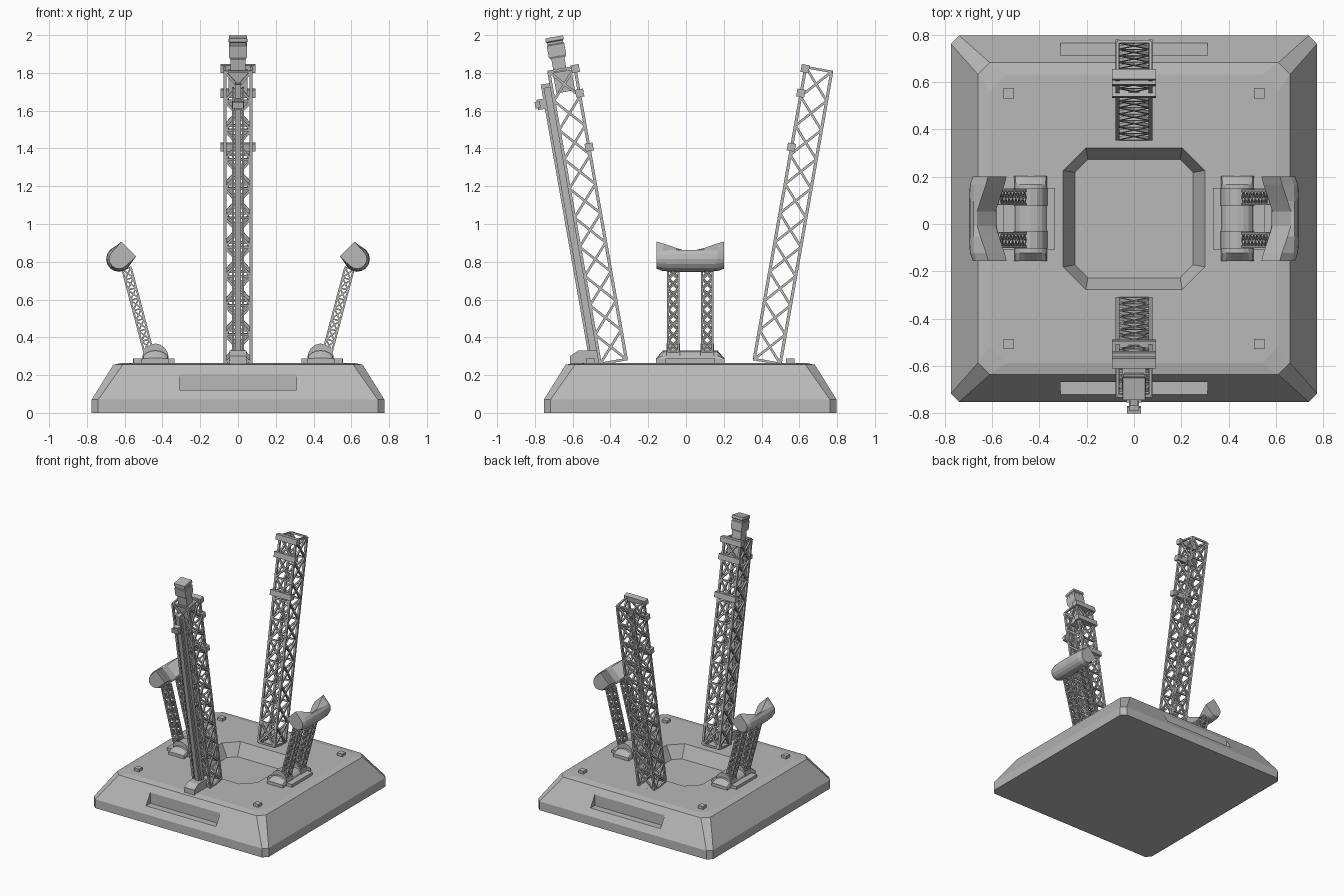
import bpy, bmesh, math
from mathutils import Matrix, Vector

if "Cube" in bpy.data.objects:
    bpy.data.objects.remove(bpy.data.objects["Cube"])

CY = 0.0225                      # y centre of the platform
LEAN = math.radians(10)          # lean of the tall towers
grey = bpy.data.materials.new("mid_grey")
grey.diffuse_color = (0.48, 0.48, 0.48, 1)
grey.use_nodes = True
grey.node_tree.nodes["Principled BSDF"].inputs["Base Color"].default_value = grey.diffuse_color


def finish(name, bm, matrix=Matrix()):
    """Place the mesh, fix its normals and turn it into an object."""
    bm.transform(matrix)
    bmesh.ops.recalc_face_normals(bm, faces=bm.faces)
    me = bpy.data.meshes.new(name)
    bm.to_mesh(me)
    bm.free()
    me.materials.append(grey)
    ob = bpy.data.objects.new(name, me)
    bpy.context.collection.objects.link(ob)
    return ob


def box(bm, lo, hi):
    lo, hi = Vector(lo), Vector(hi)
    s = hi - lo
    bmesh.ops.create_cube(bm, size=1, matrix=Matrix.Translation((lo + hi) / 2) @ Matrix.Diagonal((*s, 1)))


def beam(bm, a, b, t):
    """Square bar of thickness t between two points."""
    a, b = Vector(a), Vector(b)
    d = b - a
    rot = d.to_track_quat('Z', 'Y').to_matrix().to_4x4()
    bmesh.ops.create_cube(bm, size=1, matrix=Matrix.Translation((a + b) / 2) @ rot
                          @ Matrix.Diagonal((t, t, d.length, 1)))


def loft(bm, loops):
    """Skin a row of equal-length closed loops and cap both ends."""
    rings = [[bm.verts.new(p) for p in lp] for lp in loops]
    n = len(rings[0])
    for r, s in zip(rings, rings[1:]):
        for i in range(n):
            bm.faces.new((r[i], r[(i + 1) % n], s[(i + 1) % n], s[i]))
    bm.faces.new(rings[0][::-1])
    bm.faces.new(rings[-1])


def octagon(h, c, z):
    """Square of half size h with corners cut by c, at height z."""
    k = h - c
    pts = [(h, -k), (h, k), (k, h), (-k, h), (-h, k), (-h, -k), (-k, -h), (k, -h)]
    return [(x, y + CY, z) for x, y in pts]


def lattice(bm, hx, hy, length, bays, leg, brace):
    """Four-legged truss along local z with crossed braces on every side."""
    c = [(-hx, -hy), (hx, -hy), (hx, hy), (-hx, hy)]
    step = length / bays
    for i in range(4):
        a, b = c[i], c[(i + 1) % 4]
        beam(bm, (*a, 0), (*a, length), leg)
        for k in range(bays):
            z0, z1 = k * step, (k + 1) * step
            beam(bm, (*a, z0), (*b, z1), brace)
            beam(bm, (*b, z0), (*a, z1), brace)
        for k in range(bays + 1):
            if i % 2 == 0 or k in (0, bays):
                beam(bm, (*a, k * step), (*b, k * step), brace)


# Platform with sloped sides
bm = bmesh.new()
loft(bm, [octagon(0.775, 0.035, 0), octagon(0.775, 0.035, 0.07),
          octagon(0.66, 0.05, 0.255), octagon(0.61, 0.07, 0.265)])
platform = finish("platform", bm)

# Cutter: central pit and the notches in the front and back slopes
bm = bmesh.new()
loft(bm, [octagon(0.25, 0.055, 0.165), octagon(0.305, 0.10, 0.275)])
for s in (-1, 1):
    y0, y1 = sorted((CY + s * 0.69, CY + s * 0.85))
    box(bm, (-0.31, y0, 0.12), (0.31, y1, 0.21))
cutter = finish("platform_cutter", bm)
cutter.hide_render = True
mod = platform.modifiers.new("cut", 'BOOLEAN')
mod.operation, mod.solver, mod.object = 'DIFFERENCE', 'EXACT', cutter
bpy.context.view_layer.objects.active = platform
bpy.ops.object.modifier_apply(modifier="cut")
bpy.data.objects.remove(cutter)

# Corner studs on the deck
bm = bmesh.new()
for x in (-0.53, 0.53):
    for y in (-0.53, 0.53):
        box(bm, (x - 0.022, y + CY - 0.022, 0.255), (x + 0.022, y + CY + 0.022, 0.287))
finish("deck_studs", bm)

# Tall leaning towers with bars across their inner faces
front_m = Matrix.Translation((0, -0.385, 0.272)) @ Matrix.Rotation(LEAN, 4, 'X')
back_m = (Matrix.Translation((0, 0.43, 0.272)) @ Matrix.Rotation(math.pi, 4, 'Z')
          @ Matrix.Rotation(LEAN, 4, 'X'))
for name, m in (("front", front_m), ("back", back_m)):
    bm = bmesh.new()
    lattice(bm, 0.07, 0.07, 1.57, 10, 0.016, 0.013)
    finish(name + "_tower", bm, m)
    bm = bmesh.new()
    for s in (1.14, 1.43, 1.562):
        box(bm, (-0.093, 0.05, s - 0.021), (0.093, 0.093, s + 0.021))
    finish(name + "_tower_bars", bm, m)

# Rail on the outside of the front tower
bm = bmesh.new()
box(bm, (-0.016, -0.124, 0.0), (0.016, -0.075, 1.51))
for x in (-0.026, 0.026):
    box(bm, (x - 0.006, -0.112, 0.0), (x + 0.006, -0.078, 1.49))
box(bm, (-0.022, -0.160, 1.38), (0.022, -0.12, 1.435))
box(bm, (-0.03, -0.172, 1.39), (0.03, -0.145, 1.425))
finish("tower_rail", bm, front_m)

# Wedge-ended foot of the rail
bm = bmesh.new()
prof = [(-0.615, 0.26), (-0.615, 0.30), (-0.57, 0.33), (-0.46, 0.33), (-0.46, 0.26)]
loft(bm, [[(x, y, z) for y, z in prof] for x in (-0.045, 0.045)])
finish("rail_foot", bm)

# Carriage, neck and capped head at the top of the front tower
bm = bmesh.new()
box(bm, (-0.05, -0.05, 1.45), (0.05, 0.05, 1.56))
box(bm, (-0.04, -0.045, 1.54), (0.04, 0.025, 1.65))


def square(h, z, hx=None):
    hx = hx or h
    return [(-hx, -0.01 - h, z), (hx, -0.01 - h, z), (hx, -0.01 + h, z), (-hx, -0.01 + h, z)]


loft(bm, [square(0.038, 1.63), square(0.047, 1.645), square(0.047, 1.705), square(0.043, 1.71),
          square(0.043, 1.722), square(0.049, 1.727), square(0.047, 1.747)])
finish("tower_head", bm, front_m)


def dome(y, r, h):
    """Half-round section across x at station y."""
    arc = [(r * math.cos(math.pi * i / 8), r * math.sin(math.pi * i / 8)) for i in range(9)]
    return [(0.437 + x, CY + y, 0.285 + z * h / r) for x, z in arc] + \
           [(0.437 - r, CY + y, 0.255), (0.437 + r, CY + y, 0.255)]


# Jaw section in the plane of lean: flat front, half-round back
U, W = Vector((-0.70, 0, 0.714)), Vector((0.714, 0, 0.70))
JAW = Vector((0.63, CY, 0.815))


def jaw(y, front, r):
    pts = [(front, 0.055), (front, -0.055)]
    pts += [(-r * math.sin(math.pi * i / 8), -r * math.cos(math.pi * i / 8)) for i in range(9)]
    return [JAW + U * u + W * w + Vector((0, y, 0)) for u, w in pts]


# Holding arms, left and right
for side, label in ((1, "right"), (-1, "left")):
    mirror = Matrix.Diagonal((side, 1, 1, 1))

    # hinge housing with two straps on a low plinth
    bm = bmesh.new()
    box(bm, (0.335, CY - 0.13, 0.255), (0.555, CY + 0.13, 0.288))
    loft(bm, [dome(-0.18, 0.07, 0.005), dome(-0.145, 0.068, 0.045),
              dome(0.145, 0.068, 0.045), dome(0.18, 0.07, 0.005)])
    for y in (-0.09, 0.09):
        loft(bm, [dome(y - 0.037, 0.071, 0.082), dome(y + 0.037, 0.071, 0.082)])
    finish(label + "_arm_hinge", bm, mirror)

    # twin lattice legs
    bm = bmesh.new()
    foot, top = Vector((0.475, 0, 0.33)), Vector((0.59, 0, 0.765))
    d = top - foot
    for y in (-0.09, 0.09):
        leg = bmesh.new()
        lattice(leg, 0.023, 0.028, d.length, 8, 0.010, 0.008)
        leg.transform(Matrix.Translation((foot.x, CY + y, foot.z))
                      @ Matrix.Rotation(math.atan2(d.x, d.z), 4, 'Y'))
        tmp = bpy.data.meshes.new("tmp")
        leg.to_mesh(tmp)
        leg.free()
        bm.from_mesh(tmp)
        bpy.data.meshes.remove(tmp)
    finish(label + "_arm_legs", bm, mirror)

    # curved gripping jaw
    bm = bmesh.new()
    loft(bm, [jaw(y, f, r) for y, f, r in (
        (-0.178, 0.074, 0.052), (-0.145, 0.062, 0.064), (-0.075, 0.028, 0.068), (-0.03, 0.008, 0.068),
        (0.03, 0.008, 0.068), (0.075, 0.028, 0.068), (0.145, 0.062, 0.064), (0.178, 0.074, 0.052))])
    finish(label + "_arm_jaw", bm, mirror)
